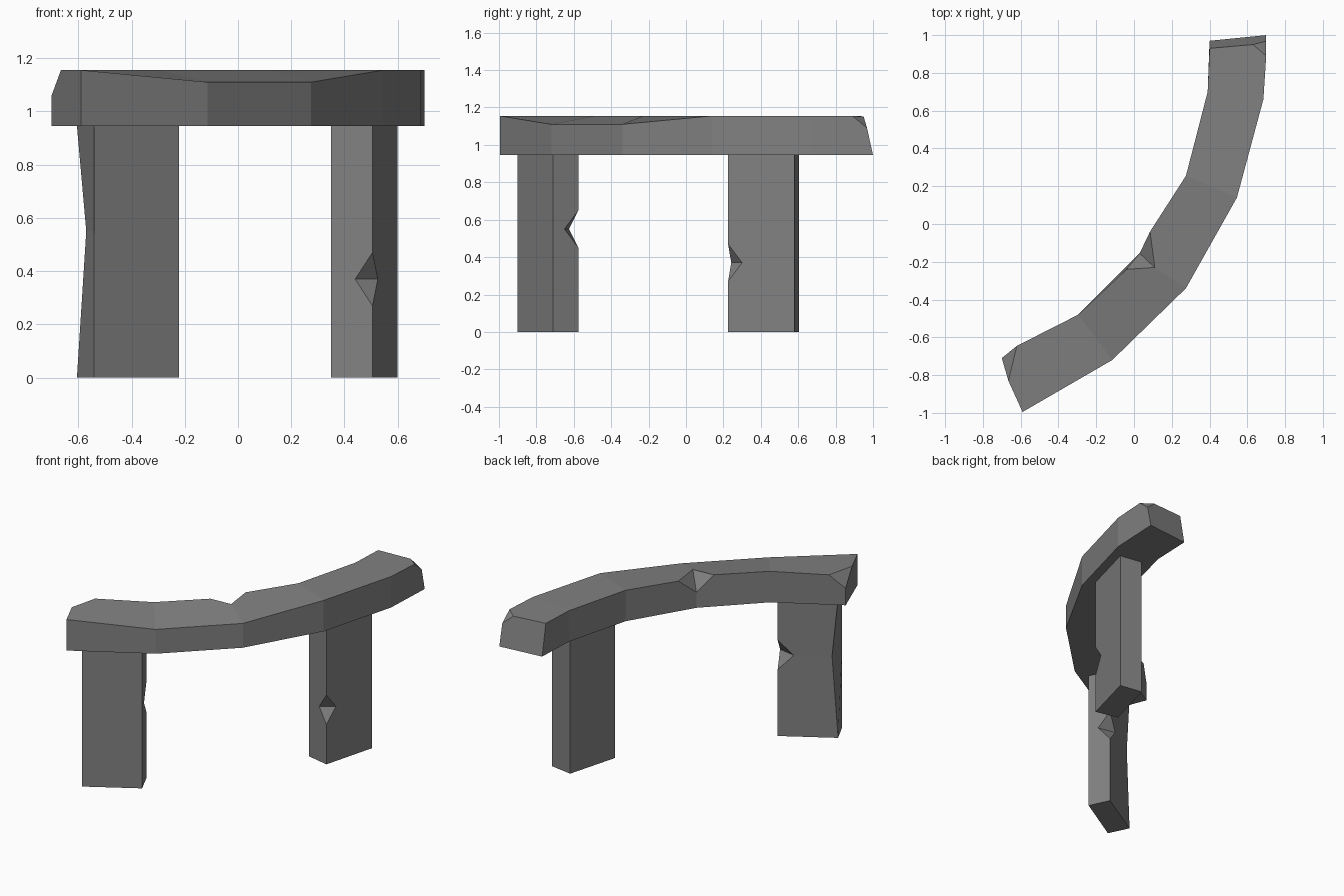
import bpy, bmesh
from mathutils import Vector

if "Cube" in bpy.data.objects:
    bpy.data.objects.remove(bpy.data.objects["Cube"])

stone = bpy.data.materials.new("grey stone")
stone.diffuse_color = (0.22, 0.22, 0.22, 1)
stone.use_nodes = True
stone.node_tree.nodes["Principled BSDF"].inputs["Base Color"].default_value = stone.diffuse_color


def loft(bm, rings):
    """Closed solid through rings of four points."""
    rows = [[bm.verts.new(p) for p in r] for r in rings]
    for a, b in zip(rows, rows[1:]):
        for i in range(4):
            j = (i + 1) % 4
            bm.faces.new((a[i], a[j], b[j], b[i]))
    bm.faces.new(rows[0][::-1])
    bm.faces.new(rows[-1])
    return rows


def chip(bm, v, targets, centre):
    """Knock off the stone around a vertex, leaving a fan that meets at centre."""
    targets = [Vector(t) for t in targets]
    origin = v.co.copy()
    cut = []
    for e in list(v.link_edges):
        d = (e.other_vert(v).co - origin).normalized()
        t = max(targets, key=lambda p: (p - origin).normalized().dot(d))
        _, n = bmesh.utils.edge_split(e, v, 0.3)
        n.co = t
        cut.append(n)
    for f in list(v.link_faces):
        a, b = [n for n in cut if n in f.verts]
        bmesh.utils.face_split(f, a, b)
    v.co = centre


def finish(bm, name):
    bmesh.ops.recalc_face_normals(bm, faces=bm.faces)
    mesh = bpy.data.meshes.new(name)
    bm.to_mesh(mesh)
    bm.free()
    mesh.materials.append(stone)
    bpy.context.collection.objects.link(bpy.data.objects.new(name, mesh))


# Curved seat slab: inner xy, outer xy, outer top height at each station
LOW, TOP = 0.945, 1.155
stations = [((-0.70, -0.71), (-0.59, -0.995), TOP),
            ((-0.295, -0.48), (-0.115, -0.72), 1.11),
            ((0.03, -0.155), (0.275, -0.34), 1.11),
            ((0.275, 0.255), (0.545, 0.14), TOP),
            ((0.39, 0.70), (0.685, 0.66), TOP),
            ((0.40, 0.97), (0.70, 1.0), TOP)]
bm = bmesh.new()
rows = loft(bm, [[(*i, LOW), (*o, LOW), (*o, h), (*i, TOP)] for i, o, h in stations])
for v in rows[-1][2:]:          # slanted far end
    v.co.y -= 0.04
# Broken corners and the notch in the inner edge
chip(bm, rows[0][3], [(-0.62, -0.645, TOP), (-0.665, -0.83, TOP), (-0.70, -0.71, 1.06)],
     (-0.662, -0.728, 1.123))
chip(bm, rows[-1][2], [(0.63, 0.95, 1.15), (0.70, 0.89, TOP), (0.70, 0.968, 1.09)],
     (0.677, 0.936, 1.132))
chip(bm, rows[2][3], [(-0.04, -0.24, TOP), (0.085, -0.04, TOP), (0.11, -0.23, TOP),
                      (0.03, -0.155, 1.05)], (0.07, -0.193, 1.10))
finish(bm, "curved_seat")


def leg(name, corners, mid, corner, sides, dent=None):
    """Upright slab with one chipped edge and an optional dented edge."""
    bm = bmesh.new()
    rows = loft(bm, [[(x, y, z) for x, y in corners] for z in (0, mid, LOW)])
    if dent:
        rows[1][dent[0]].co = (*dent[1], mid)
    x, y = corners[corner]
    a, b = [Vector((*s, mid)) for s in sides]
    chip(bm, rows[1][corner], [(x, y, mid - 0.1), (x, y, mid + 0.1), a, b], (a + b) / 2)
    finish(bm, name)


leg("left_leg", [(-0.54, -0.90), (-0.222, -0.71), (-0.285, -0.575), (-0.605, -0.765)],
    0.55, 2, [(-0.37, -0.626), (-0.25, -0.65)], (3, (-0.57, -0.75)))
leg("right_leg", [(0.505, 0.225), (0.60, 0.58), (0.445, 0.605), (0.35, 0.26)],
    0.37, 0, [(0.44, 0.242), (0.525, 0.30)])
